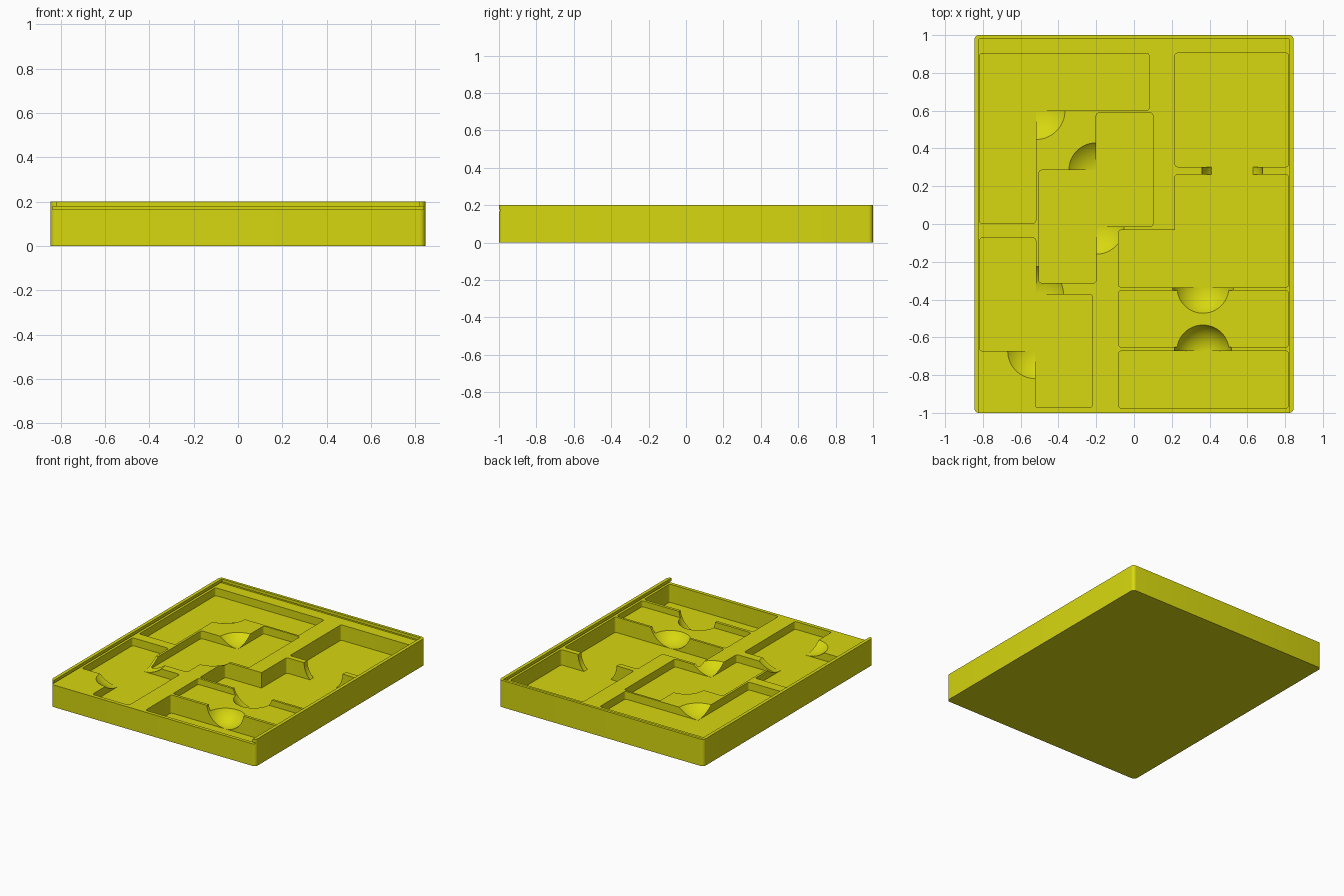
import bpy, bmesh
from mathutils import Vector

if "Cube" in bpy.data.objects:
    bpy.data.objects.remove(bpy.data.objects["Cube"], do_unlink=True)

LAND = 0.165     # top of the solid tray under the sliding lid
DEEP = 0.05      # right pocket floors
LOW = 0.03       # front pocket floor
MID = 0.107      # left pocket floors
SHALLOW = 0.12   # raised long pocket floor

olive = bpy.data.materials.new("olive_yellow")
olive.use_nodes = True
colour = (0.68, 0.68, 0.005, 1)
olive.diffuse_color = colour
olive.node_tree.nodes["Principled BSDF"].inputs["Base Color"].default_value = colour


def make_object(name, bm):
    bmesh.ops.recalc_face_normals(bm, faces=bm.faces)
    mesh = bpy.data.meshes.new(name)
    bm.to_mesh(mesh)
    bm.free()
    mesh.materials.append(olive)
    obj = bpy.data.objects.new(name, mesh)
    bpy.context.collection.objects.link(obj)
    return obj


def prism(name, outline, z0, z1, radius=0.0, segments=4):
    """Extruded outline (counter-clockwise) with rounded outer corners."""
    bm = bmesh.new()
    base = bm.faces.new([bm.verts.new((x, y, z0)) for x, y in outline])
    up = bmesh.ops.extrude_face_region(bm, geom=[base])["geom"]
    bmesh.ops.translate(bm, vec=(0, 0, z1 - z0),
                        verts=[v for v in up if isinstance(v, bmesh.types.BMVert)])
    if radius:
        corners = []
        for i, p in enumerate(outline):
            a = Vector(p) - Vector(outline[i - 1])
            b = Vector(outline[(i + 1) % len(outline)]) - Vector(p)
            if a.x * b.y - a.y * b.x > 0:
                corners.append(Vector(p))
        bm.normal_update()
        edges = [e for e in bm.edges
                 if (e.verts[0].co.xy - e.verts[1].co.xy).length < 1e-5
                 and any((e.verts[0].co.xy - c).length < 1e-5 for c in corners)]
        bmesh.ops.bevel(bm, geom=edges, offset=radius, segments=segments,
                        profile=0.5, affect='EDGES')
    return make_object(name, bm)


def rect(x0, y0, x1, y1):
    return [(x0, y0), (x1, y0), (x1, y1), (x0, y1)]


def bowl(x, y, rim, bottom, floor):
    """Ball with the given rim radius at land height, cut flat at the floor."""
    depth = LAND - bottom
    radius = (rim * rim + depth * depth) / (2 * depth)
    bm = bmesh.new()
    bmesh.ops.create_uvsphere(bm, u_segments=64, v_segments=48, radius=radius)
    bmesh.ops.translate(bm, verts=bm.verts, vec=(x, y, bottom + radius))
    if bottom < floor:
        cut = bmesh.ops.bisect_plane(bm, geom=bm.verts[:] + bm.edges[:] + bm.faces[:],
                                     plane_co=(0, 0, floor),
                                     plane_no=(0, 0, -1), clear_outer=True)
        edges = [e for e in cut["geom_cut"] if isinstance(e, bmesh.types.BMEdge)]
        bmesh.ops.contextual_create(bm, geom=edges)
    return make_object("finger_scoop", bm)


# Tray block
tray = prism("tray", rect(-0.845, -1, 0.845, 1), 0, 0.2, 0.025, 6)

# Lid channel: wide groove below, narrower opening above, open at the front
cutters = [
    prism("lid_groove", rect(-0.836, -1.1, 0.836, 0.99), LAND, 0.178),
    prism("lid_opening", rect(-0.82, -1.1, 0.82, 0.98), 0.171, 0.3),
]

# Stepped and straight pockets
W = 0.818
pockets = [
    ("corner_pocket", MID, [(-W, 0.003), (-0.52, 0.003), (-0.52, 0.602),
                            (0.08, 0.602), (0.08, 0.903), (-W, 0.903)]),
    ("zigzag_pocket", MID, [(-0.503, -0.312), (-0.2, -0.312), (-0.2, -0.013),
                            (0.1, -0.013), (0.1, 0.588), (-0.2, 0.588),
                            (-0.2, 0.285), (-0.503, 0.285)]),
    ("front_zigzag_pocket", MID, [(-W, -0.672), (-0.522, -0.672), (-0.522, -0.972),
                                  (-0.22, -0.972), (-0.22, -0.372), (-0.52, -0.372),
                                  (-0.52, -0.074), (-W, -0.074)]),
    ("square_pocket", DEEP, rect(0.217, 0.303, W, 0.905)),
    ("step_pocket", DEEP, [(-0.082, -0.335), (W, -0.335), (W, 0.263),
                           (0.217, 0.263), (0.217, -0.032), (-0.082, -0.032)]),
    ("shallow_pocket", SHALLOW, rect(-0.082, -0.652, W, -0.352)),
    ("front_pocket", LOW, rect(-0.082, -0.974, W, -0.673)),
]
for name, floor, outline in pockets:
    cutters.append(prism(name, outline, floor, 0.172, 0.015))

# Rounded finger scoops at the pocket edges
TOUCH = 0.0005
for x, y, rim, bottom, floor in [
    (-0.52, 0.602, 0.155, MID + TOUCH, MID),
    (-0.2, 0.285, 0.145, MID + TOUCH, MID),
    (-0.2, -0.013, 0.147, MID + TOUCH, MID),
    (-0.52, -0.372, 0.147, MID + TOUCH, MID),
    (-0.522, -0.672, 0.147, MID + TOUCH, MID),
    (0.52, 0.283, 0.16, 0.005, DEEP),
    (0.365, -0.335, 0.161, DEEP + TOUCH, DEEP),
    (0.365, -0.673, 0.151, LOW + TOUCH, LOW),
]:
    cutters.append(bowl(x, y, rim, bottom, floor))

# Carve everything out of the block
bpy.context.view_layer.objects.active = tray
for cutter in cutters:
    cutter.hide_render = True
    mod = tray.modifiers.new("carve", 'BOOLEAN')
    mod.operation = 'DIFFERENCE'
    mod.solver = 'EXACT'
    mod.object = cutter
    bpy.ops.object.modifier_apply(modifier=mod.name)
    bpy.data.objects.remove(cutter, do_unlink=True)

bpy.ops.object.select_all(action='DESELECT')
tray.select_set(True)
bpy.context.view_layer.objects.active = tray
bpy.ops.object.shade_smooth_by_angle(angle=0.5)
